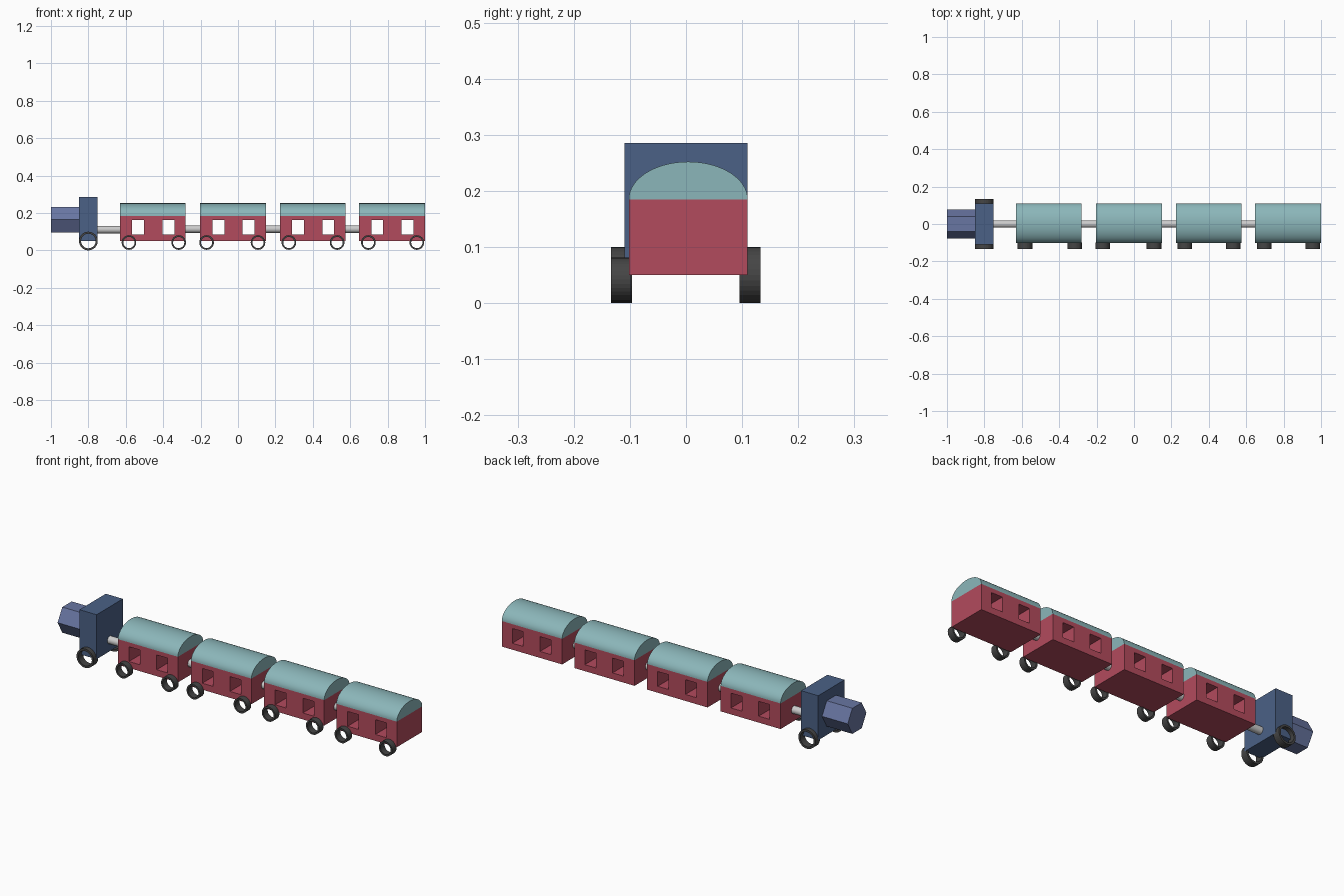
import bpy, bmesh, math
from mathutils import Matrix

if "Cube" in bpy.data.objects:
    bpy.data.objects.remove(bpy.data.objects["Cube"])


def material(name, rgb):
    m = bpy.data.materials.new(name)
    m.diffuse_color = (*rgb, 1)
    m.use_nodes = True
    m.node_tree.nodes["Principled BSDF"].inputs["Base Color"].default_value = m.diffuse_color
    return m


RED = material("red", (0.45, 0.07, 0.11))
TEAL = material("teal", (0.26, 0.47, 0.49))
NAVY = material("navy", (0.07, 0.12, 0.24))
BLUE = material("blue", (0.14, 0.18, 0.36))
DARK = material("dark", (0.06, 0.06, 0.06))


def finish(bm, name, mat=None, smooth=False):
    bmesh.ops.recalc_face_normals(bm, faces=bm.faces)
    me = bpy.data.meshes.new(name)
    bm.to_mesh(me)
    bm.free()
    ob = bpy.data.objects.new(name, me)
    bpy.context.collection.objects.link(ob)
    if mat:
        me.materials.append(mat)
    bpy.ops.object.select_all(action='DESELECT')
    ob.select_set(True)
    bpy.context.view_layer.objects.active = ob
    if smooth:
        bpy.ops.object.shade_smooth_by_angle(angle=math.radians(35))
    return ob


def box(name, x, y, z, mat=None):
    """Box from (min, max) ranges."""
    bm = bmesh.new()
    size = [r[1] - r[0] for r in (x, y, z)]
    mid = [sum(r) / 2 for r in (x, y, z)]
    bmesh.ops.create_cube(bm, size=1, matrix=Matrix.Translation(mid) @ Matrix.Diagonal((*size, 1)))
    return finish(bm, name, mat)


def prism_x(name, profile, x, mat=None, smooth=False):
    """Extrude a (y, z) profile along x."""
    bm = bmesh.new()
    face = bm.faces.new([bm.verts.new((x[0], py, pz)) for py, pz in profile])
    ext = bmesh.ops.extrude_face_region(bm, geom=[face])
    verts = [v for v in ext["geom"] if isinstance(v, bmesh.types.BMVert)]
    bmesh.ops.translate(bm, verts=verts, vec=(x[1] - x[0], 0, 0))
    # keep the starting cap closed
    bmesh.ops.holes_fill(bm, edges=[e for e in bm.edges if e.is_boundary])
    return finish(bm, name, mat, smooth)


def circle(r, n, y=0, z=0):
    return [(y + r * math.cos(2 * math.pi * i / n), z + r * math.sin(2 * math.pi * i / n)) for i in range(n)]


def wheel(name, x, z, r, inner, y):
    """Open ring with its axis along y."""
    bm = bmesh.new()
    n = 32
    rings = []
    for i in range(n):
        a = 2 * math.pi * i / n
        rings.append([bm.verts.new((x + q * math.cos(a), py, z + q * math.sin(a)))
                      for q, py in ((r, y[0]), (r, y[1]), (inner, y[1]), (inner, y[0]))])
    for i in range(n):
        a, b = rings[i], rings[(i + 1) % n]
        for j in range(4):
            k = (j + 1) % 4
            bm.faces.new((a[j], a[k], b[k], b[j]))
    return finish(bm, name, DARK)


# engine: hexagonal boiler, cab and a wheel on each side
prism_x("boiler", circle(0.078, 6, 0, 0.164), (-1.0, -0.85), BLUE)
box("cab", (-0.85, -0.75), (-0.11, 0.11), (0.05, 0.285), NAVY)
wheel("cab_wheel_front", -0.8, 0.05, 0.05, 0.039, (-0.134, -0.096))
wheel("cab_wheel_back", -0.8, 0.05, 0.05, 0.039, (0.095, 0.133))

# carriages: x range and wheel positions
CARS = [((-0.63, -0.28), (-0.583, -0.317)),
        ((-0.203, 0.15), (-0.168, 0.107)),
        ((0.224, 0.575), (0.272, 0.53)),
        ((0.647, 1.0), (0.697, 0.956))]
CY, HALF = 0.004, 0.106
side = (CY - HALF, CY + HALF)

for i, (xr, wheels) in enumerate(CARS, 1):
    # body with windows cut right through
    body = box(f"carriage_body_{i}", xr, side, (0.05, 0.185), RED)
    mid = sum(xr) / 2
    for dx in (-0.079, 0.083):
        cutter = box("window_cutter", (mid + dx - 0.032, mid + dx + 0.032), (-0.3, 0.3), (0.084, 0.162))
        cutter.hide_render = True
        mod = body.modifiers.new("window", 'BOOLEAN')
        mod.operation = 'DIFFERENCE'
        mod.solver = 'EXACT'
        mod.object = cutter
        bpy.context.view_layer.objects.active = body
        bpy.ops.object.modifier_apply(modifier=mod.name)
        bpy.data.objects.remove(cutter)

    # arched roof
    arch = [(CY + HALF * math.cos(math.pi * t / 32), 0.185 + 0.067 * math.sin(math.pi * t / 32))
            for t in range(33)]
    prism_x(f"carriage_roof_{i}", arch, xr, TEAL, smooth=True)

    # wheels along the front side only
    for j, wx in enumerate(wheels, 1):
        wheel(f"carriage_wheel_{i}_{j}", wx, 0.042, 0.039, 0.030, (-0.134, -0.098))

# coupling rods between the vehicles
ends = [-0.75] + [c[0][1] for c in CARS]
for i, (x0, car) in enumerate(zip(ends, CARS), 1):
    prism_x(f"coupling_{i}", circle(0.02, 24, 0, 0.111 if i == 1 else 0.114),
            (x0, car[0][0]), smooth=True)
